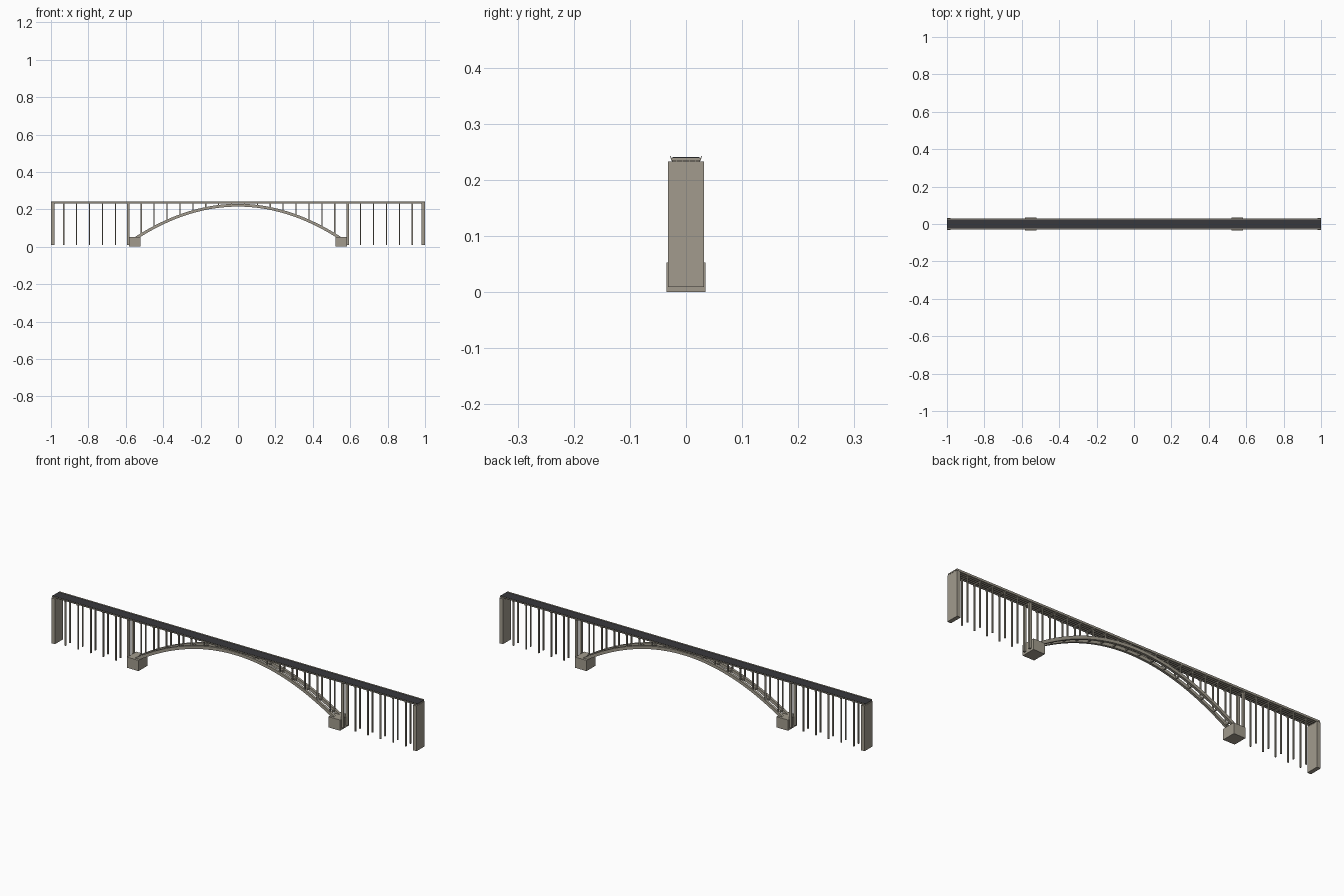
import bpy

if "Cube" in bpy.data.objects:
    bpy.data.objects.remove(bpy.data.objects["Cube"])

def material(name, rgb):
    m = bpy.data.materials.new(name)
    m.diffuse_color = (*rgb, 1)
    m.use_nodes = True
    m.node_tree.nodes["Principled BSDF"].inputs["Base Color"].default_value = m.diffuse_color
    return m

concrete = material("concrete", (0.36, 0.33, 0.27))
asphalt = material("asphalt", (0.04, 0.04, 0.045))

def mesh_object(name, verts, faces, mat):
    me = bpy.data.meshes.new(name)
    me.from_pydata(verts, [], faces)
    me.materials.append(mat)
    ob = bpy.data.objects.new(name, me)
    bpy.context.collection.objects.link(ob)
    return ob

QUADS = [(0, 3, 2, 1), (4, 5, 6, 7), (0, 1, 5, 4), (1, 2, 6, 5), (2, 3, 7, 6), (3, 0, 4, 7)]

def boxes(name, items, mat=concrete):
    """One object from many (x0, x1, y0, y1, z0, z1) boxes."""
    verts, faces = [], []
    for x0, x1, y0, y1, z0, z1 in items:
        n = len(verts)
        verts += [(x, y, z) for z in (z0, z1)
                  for x, y in ((x0, y0), (x1, y0), (x1, y1), (x0, y1))]
        faces += [tuple(n + i for i in q) for q in QUADS]
    return mesh_object(name, verts, faces, mat)

def arch_z(x):
    return 0.222 - 0.172 * (x / 0.54) ** 2

STEP, RIB_Y, HALF_SPAN = 0.069, 0.0175, 0.55
DECK_LOW, DECK_TOP = 0.233, 0.2405
stations = [s * STEP * (k + 0.5) for k in range(14) for s in (-1, 1)]

# Deck slab, road surface and edge beams
boxes("deck_slab", [(-1, 1, -0.026, 0.026, 0.2345, 0.2395)])
boxes("road_surface", [(-1, 1, -0.0245, 0.0245, 0.2395, DECK_TOP)], asphalt)
boxes("deck_stringers", [(-1, 1, y - 0.0015, y + 0.0015, 0.23, 0.2345)
                         for y in (-0.0175, -0.006, 0.006, 0.0175)])
boxes("floor_beams", [(x - 0.003, x + 0.003, -0.025, 0.025, 0.229, 0.2345) for x in stations])

# Flared parapets along both edges
for side, s in (("front", -1), ("back", 1)):
    prof = [(0.0245, 0.2345), (0.0262, 0.2345), (0.0285, 0.243), (0.0272, 0.243)]
    verts = [(x, s * y, z) for x in (-1, 1) for y, z in prof]
    faces = QUADS if s < 0 else [q[::-1] for q in QUADS]
    mesh_object(side + "_parapet", verts, faces, concrete)

# Two curved arch ribs
def rib(name, y, half_w=0.006, half_t=0.0075, n=48):
    verts, faces = [], []
    for i in range(n + 1):
        x = -HALF_SPAN + 2 * HALF_SPAN * i / n
        slope = -2 * 0.172 * x / 0.54 ** 2
        length = (1 + slope * slope) ** 0.5
        nx, nz = -slope / length * half_t, half_t / length
        for dy, d in ((-half_w, -1), (half_w, -1), (half_w, 1), (-half_w, 1)):
            verts.append((x + d * nx, y + dy, arch_z(x) + d * nz))
        if i:
            a, b = 4 * i - 4, 4 * i
            faces += [(a + j, b + j, b + (j + 1) % 4, a + (j + 1) % 4) for j in range(4)]
    faces += [(0, 1, 2, 3), tuple(4 * n + j for j in (3, 2, 1, 0))]
    return mesh_object(name, verts, faces, concrete)

rib("front_arch_rib", -RIB_Y)
rib("back_arch_rib", RIB_Y)

# Cross struts between the ribs
boxes("rib_struts", [(x - 0.003, x + 0.003, -RIB_Y, RIB_Y, arch_z(x) - 0.004, arch_z(x) + 0.004)
                     for x in stations if abs(x) < 0.52])

# Paired columns: spandrel columns rest on the arch, approach columns on the ground
spandrel, approach, main = [], [], []
for x in stations:
    for y in (-RIB_Y, RIB_Y):
        if abs(x) < 0.53:
            spandrel.append((x - 0.003, x + 0.003, y - 0.003, y + 0.003, arch_z(x), DECK_LOW))
        elif abs(x) < 0.6:
            main.append((x - 0.006, x + 0.006, y - 0.005, y + 0.005, 0.01, DECK_LOW))
        else:
            approach.append((x - 0.003, x + 0.003, y - 0.003, y + 0.003, 0.01, DECK_LOW))
boxes("spandrel_columns", spandrel)
boxes("approach_columns", approach)
boxes("main_columns", main)

# Arch footings and end abutments
boxes("arch_footings", [(min(s * 0.52, s * 0.583), max(s * 0.52, s * 0.583), -0.035, 0.035, 0, 0.053)
                        for s in (-1, 1)])
boxes("end_abutments", [(min(s * 0.98, s), max(s * 0.98, s), -0.032, 0.032, 0.009, 0.2325)
                        for s in (-1, 1)])
